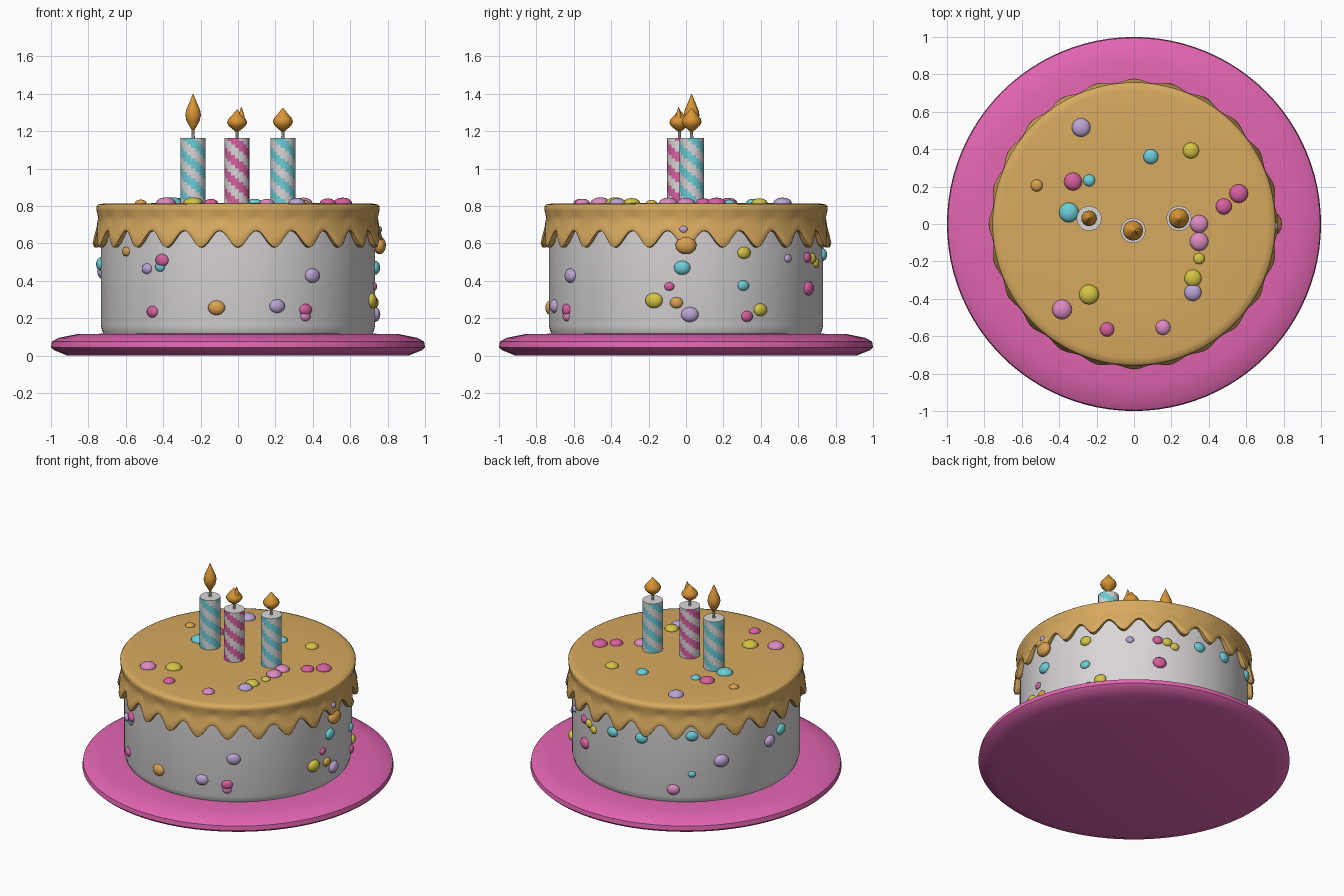
import bpy, bmesh, math
from mathutils import Matrix

if "Cube" in bpy.data.objects:
    bpy.data.objects.remove(bpy.data.objects["Cube"])

COLOURS = {
    "plate pink": (0.76, 0.13, 0.44), "cream white": (0.70, 0.67, 0.68),
    "caramel": (0.68, 0.40, 0.115), "flame orange": (0.70, 0.30, 0.035),
    "cyan": (0.15, 0.61, 0.68), "magenta": (0.68, 0.115, 0.35),
    "lavender": (0.50, 0.38, 0.67), "yellow": (0.66, 0.56, 0.06),
    "light pink": (0.72, 0.26, 0.54), "apricot": (0.70, 0.36, 0.08),
}
MATS = {}
for name, rgb in COLOURS.items():
    MATS[name] = bpy.data.materials.new(name)
    MATS[name].diffuse_color = (*rgb, 1)
KEY = {"c": "cyan", "m": "magenta", "l": "lavender", "y": "yellow",
       "p": "light pink", "o": "apricot"}


def finish(bm, name, mats, angle=40):
    bmesh.ops.recalc_face_normals(bm, faces=bm.faces)
    me = bpy.data.meshes.new(name)
    bm.to_mesh(me)
    bm.free()
    for m in mats:
        me.materials.append(MATS[m])
    ob = bpy.data.objects.new(name, me)
    bpy.context.collection.objects.link(ob)
    bpy.ops.object.select_all(action='DESELECT')
    ob.select_set(True)
    bpy.context.view_layer.objects.active = ob
    bpy.ops.object.shade_smooth_by_angle(angle=math.radians(angle))
    return ob


def lathe(name, rows, segs, mats, angle=40, at=(0, 0), wave=None, rule=None):
    """Revolve (radius, height) rows; wave(row, angle) offsets, rule(row, col) colours."""
    bm = bmesh.new()
    rings = []
    for k, (r, z) in enumerate(rows):
        ring = []
        for i in range(segs):
            a = 2 * math.pi * i / segs
            dr, dz = wave(k, a) if wave else (0, 0)
            ring.append(bm.verts.new((at[0] + (r + dr) * math.cos(a),
                                      at[1] + (r + dr) * math.sin(a), z + dz)))
        rings.append(ring)
    for k in range(len(rings) - 1):
        for i in range(segs):
            j = (i + 1) % segs
            f = bm.faces.new((rings[k][i], rings[k][j], rings[k + 1][j], rings[k + 1][i]))
            if rule:
                f.material_index = rule(k, i)
    bm.faces.new(rings[0][::-1])
    bm.faces.new(rings[-1])
    return finish(bm, name, mats, angle)


# plate
lathe("plate", [(0.91, 0), (0.985, 0.03), (1.0, 0.045), (0.995, 0.075),
                (0.96, 0.095), (0.86, 0.115), (0.70, 0.118)], 96, ["plate pink"], 50)

# cake body
lathe("cake_body", [(0.715, 0.11), (0.725, 0.13), (0.733, 0.16), (0.733, 0.74)],
      96, ["cream white"])

# frosting: wavy drips round the lower edge
DRIPS = 24
ROWS = [(0.725, 0.64), (0.745, 0.622), (0.763, 0.625), (0.768, 0.645), (0.760, 0.675),
        (0.750, 0.71), (0.747, 0.745), (0.756, 0.775), (0.757, 0.797), (0.748, 0.808),
        (0.715, 0.814), (0.45, 0.815)]
DROP = [0.040, 0.045, 0.045, 0.042, 0.034, 0.018, 0.006]
BULGE = [0, 0.003, 0.007, 0.009, 0.008, 0.005, 0.001]


def drip(k, a):
    if k >= len(DROP):
        return 0, 0
    c = math.cos(DRIPS * a)
    return BULGE[k] * c, -DROP[k] * c


lathe("frosting", ROWS, DRIPS * 12, ["caramel"], 50, wave=drip)

# candles with stepped spiral stripes, wicks and flames
CANDLES = [("left", -0.24, 0.03, "cyan", 0.042, 1.20, 1.40, 0.44),
           ("middle", -0.005, -0.035, "magenta", 0.054, 1.195, 1.315, 0.44),
           ("right", 0.24, 0.03, "cyan", 0.054, 1.195, 1.325, 0.48)]
FLAME = [(0.08, 0), (0.42, 0.12), (0.82, 0.27), (1, 0.43), (0.88, 0.57),
         (0.55, 0.73), (0.28, 0.87), (0.03, 1)]
N = 20
for label, x, y, colour, fr, z0, z1, mid in CANDLES:
    rows = [(0.067, 0.80 + 0.365 * k / N) for k in range(N + 1)]
    lathe(label + "_candle", rows, 18, ["cream white", colour], at=(x, y),
          rule=lambda k, i: int((k + i) % 6 < 3))
    lathe(label + "_wick", [(0.009, 1.16), (0.008, 1.22)], 8, ["cream white"], at=(x, y))
    lathe(label + "_flame", [(fr * r, z0 + (z1 - z0) * t) for r, t in FLAME], 16,
          ["flame orange"], 60, at=(x, y))
# small side tongue of the middle flame
lathe("flame_tongue", [(0.012, 1.23), (0.022, 1.26), (0.014, 1.29), (0.001, 1.33)], 10,
      ["flame orange"], 60, at=(0.018, -0.04))


def sprinkle(name, matrix, key):
    bm = bmesh.new()
    bmesh.ops.create_uvsphere(bm, u_segments=16, v_segments=10, radius=1, matrix=matrix)
    finish(bm, name, [KEY[key]], 60)


# sprinkles on top: colour, x, y, radius
TOP = [("l", -.283, .516, .05), ("c", .09, .36, .04), ("y", .305, .393, .043),
       ("m", -.326, .227, .048), ("c", -.24, .233, .032), ("o", -.52, .206, .032),
       ("c", -.348, .062, .053), ("m", .56, .163, .05), ("m", .48, .094, .043),
       ("p", .348, 0, .048), ("p", .348, -.094, .05), ("y", .348, -.185, .03),
       ("y", .315, -.29, .046), ("l", .315, -.366, .046), ("y", -.24, -.377, .053),
       ("p", -.385, -.457, .053), ("m", -.144, -.564, .038), ("p", .155, -.553, .04)]
for n, (key, x, y, r) in enumerate(TOP):
    sprinkle(f"top_sprinkle_{n}", Matrix.Translation((x, y, 0.815))
             @ Matrix.Diagonal((r, r, r * 0.6, 1)), key)

# sprinkles on the side: colour, degrees round the cake, height, radius
SIDE = [("o", -144.6, .557, .03), ("l", -131.6, .465, .033), ("c", -124.6, .475, .03),
        ("m", -123.6, .51, .04), ("m", -128.6, .235, .036), ("o", -99, .256, .046),
        ("l", -57.2, .428, .045), ("l", -73.4, .265, .043), ("m", -60.5, .245, .037),
        ("p", -60.5, .21, .03), ("m", -7, .37, .027), ("y", -13.5, .295, .048),
        ("o", -4, .283, .035), ("c", -1.6, .47, .044), ("l", 1.6, .22, .047),
        ("y", 25, .55, .038), ("c", 24.7, .375, .033), ("y", 32.8, .245, .04),
        ("m", 26.4, .21, .034), ("l", 48, .52, .026), ("m", 62, .525, .033),
        ("m", 63, .36, .045), ("y", 67, .52, .033), ("y", 71, .495, .03),
        ("c", 85, .54, .04), ("c", 102, .55, .042), ("c", 128, .59, .04),
        ("l", 143, .40, .05), ("p", 118.6, .21, .042), ("c", 128, .32, .025),
        ("l", 172, .45, .045), ("c", 181, .49, .043)]
STUCK = [("o", 0, .59, .056), ("l", -1, .675, .022)]
for n, (key, deg, z, r) in enumerate(SIDE + STUCK):
    out = 0.733 if n < len(SIDE) else 0.757
    sprinkle(f"side_sprinkle_{n}", Matrix.Rotation(math.radians(deg), 4, 'Z')
             @ Matrix.Translation((out, 0, z))
             @ Matrix.Diagonal((r * 0.6, r, r * 0.85, 1)), key)

for m in bpy.data.materials:
    if m.users and not m.is_grease_pencil:
        m.use_nodes = True
        m.node_tree.nodes["Principled BSDF"].inputs["Base Color"].default_value = m.diffuse_color
